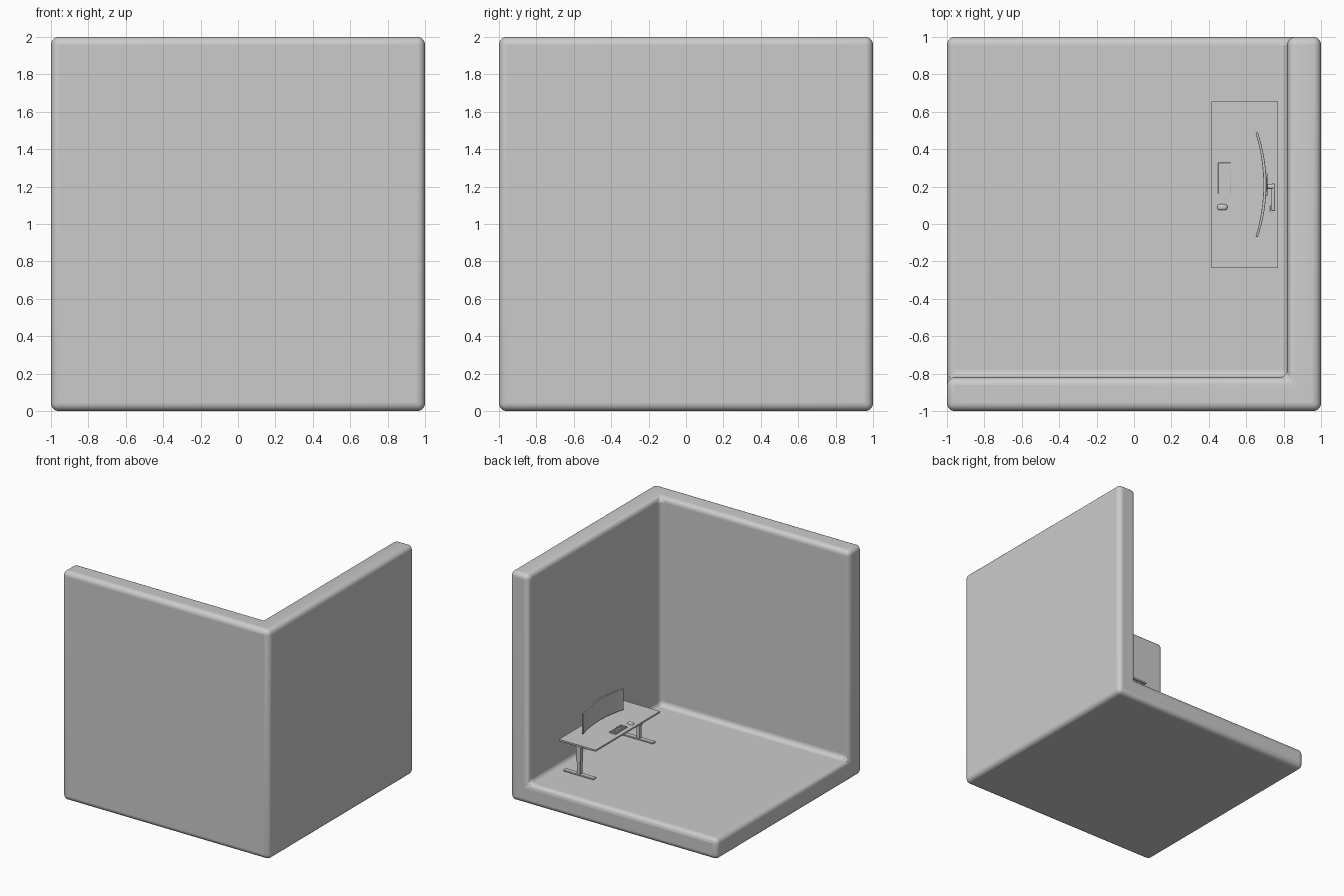
import bpy, bmesh, math
from mathutils import Vector

if "Cube" in bpy.data.objects:
    bpy.data.objects.remove(bpy.data.objects["Cube"])

TOP = 0.457      # desk surface height
MID = 0.21       # desk centre along y


def finish(obj, bevel=0, segs=3, smooth=True):
    if bevel:
        m = obj.modifiers.new("Bevel", 'BEVEL')
        m.width, m.segments = bevel, segs
        m.limit_method = 'ANGLE'
    if smooth:
        bpy.ops.object.select_all(action='DESELECT')
        obj.select_set(True)
        bpy.context.view_layer.objects.active = obj
        bpy.ops.object.shade_smooth_by_angle(angle=math.radians(35))
    return obj


def boxes(name, spans, bevel=0, segs=3):
    """One object from a list of (x0, x1, y0, y1, z0, z1) boxes."""
    bm = bmesh.new()
    for x0, x1, y0, y1, z0, z1 in spans:
        vs = bmesh.ops.create_cube(bm, size=1)['verts']
        for v in vs:
            v.co = Vector(((x0 + x1) / 2 + v.co.x * (x1 - x0),
                           (y0 + y1) / 2 + v.co.y * (y1 - y0),
                           (z0 + z1) / 2 + v.co.z * (z1 - z0)))
    me = bpy.data.meshes.new(name)
    bm.to_mesh(me)
    bm.free()
    obj = bpy.data.objects.new(name, me)
    bpy.context.collection.objects.link(obj)
    return finish(obj, bevel, segs, smooth=bevel > 0)


def prism(name, outline, z0, z1, bevel=0, segs=2):
    """Vertical extrusion of an xy outline."""
    bm = bmesh.new()
    face = bm.faces.new([bm.verts.new((x, y, z0)) for x, y in outline])
    ext = bmesh.ops.extrude_face_region(bm, geom=[face])['geom']
    for v in ext:
        if isinstance(v, bmesh.types.BMVert):
            v.co.z = z1
    bmesh.ops.recalc_face_normals(bm, faces=bm.faces)
    me = bpy.data.meshes.new(name)
    bm.to_mesh(me)
    bm.free()
    obj = bpy.data.objects.new(name, me)
    bpy.context.collection.objects.link(obj)
    return finish(obj, bevel, segs)


def cylinder(name, loc, radius, depth, axis='Z'):
    rot = (0, math.pi / 2, 0) if axis == 'X' else (0, 0, 0)
    bpy.ops.mesh.primitive_cylinder_add(vertices=24, radius=radius, depth=depth,
                                        location=loc, rotation=rot)
    obj = bpy.context.object
    obj.name = name
    return finish(obj)


# Room corner: cube with one octant hollowed out, then rounded
room = boxes("room_walls_and_floor", [(-1, 1, -1, 1, 0, 2)])
cutter = boxes("room_cutter", [(-2, 0.82, -0.82, 2, 0.18, 3)])
cutter.hide_render = True
cutter.hide_viewport = True
cut = room.modifiers.new("Hollow", 'BOOLEAN')
cut.operation, cut.solver, cut.object = 'DIFFERENCE', 'EXACT', cutter
finish(room, 0.042, 5)

# Desk top
boxes("desk_top", [(0.415, 0.77, -0.235, 0.655, 0.443, TOP)])

# Desk legs: foot, telescopic column and top bracket on each side
for side, label in ((1, "left"), (-1, "right")):
    y = MID + side * 0.41
    boxes(f"{label}_desk_foot", [(0.445, 0.74, y - 0.02, y + 0.02, 0.18, 0.194)], 0.005)
    boxes(f"{label}_lower_column", [(0.577, 0.609, y - 0.015, y + 0.015, 0.19, 0.33)], 0.003)
    boxes(f"{label}_upper_column", [(0.572, 0.614, y - 0.02, y + 0.02, 0.30, 0.435)], 0.003)
    boxes(f"{label}_top_bracket", [(0.46, 0.73, y - 0.018, y + 0.018, 0.432, 0.443)])
boxes("desk_cross_beam", [(0.575, 0.611, MID - 0.41, MID + 0.41, 0.428, 0.443)])

# Curved monitor: crescent outline between a front and a back arc
N = 24
front, back = [], []
for i in range(N + 1):
    t = 2 * i / N - 1
    front.append((0.692 - 0.042 * t * t, MID + 0.278 * t))
    back.append((0.708 - 0.046 * t * t, MID + 0.28 * t))
prism("monitor_screen", front + back[::-1], 0.47, 0.655, 0.002)

# Monitor arm: mounting plate, joint, bar, post and desk clamp
boxes("monitor_mount_plate", [(0.703, 0.713, MID - 0.06, MID + 0.06, 0.525, 0.6)], 0.003)
cylinder("monitor_joint", (0.727, 0.2, 0.56), 0.014, 0.034, 'X')
boxes("monitor_arm_bar", [(0.735, 0.754, 0.07, 0.216, 0.55, 0.57)], 0.006)
cylinder("monitor_arm_post", (0.745, 0.083, 0.51), 0.009, 0.106)
boxes("monitor_arm_clamp", [(0.728, 0.762, 0.066, 0.1, TOP, 0.465)], 0.002)

# Keyboard body and rows of keys, with a wide space bar in the row nearest the user
boxes("keyboard_body", [(0.45, 0.516, 0.162, 0.328, TOP, 0.463)], 0.002, 2)
keys = []
for row in range(5):
    x = 0.4535 + row * 0.0122
    for col in range(13):
        if row == 0 and 4 < col < 9:
            continue
        y = 0.1655 + col * 0.0123
        keys.append((x, x + 0.01, y, y + 0.0105, 0.462, 0.467))
keys.append((0.4535, 0.4635, 0.227, 0.2744, 0.462, 0.467))
boxes("keyboard_keys", keys)

# Mouse: rounded shell
bpy.ops.mesh.primitive_uv_sphere_add(segments=24, ring_count=12, location=(0.472, 0.09, TOP))
mouse = bpy.context.object
mouse.name = "mouse"
for v in mouse.data.vertices:
    # Squash towards a rounded block with a flat base
    sx, sy = (math.copysign(abs(c) ** 0.6, c) for c in v.co.xy)
    v.co = (sx * 0.027, sy * 0.016, max(v.co.z, 0) * 0.014)
finish(mouse)
